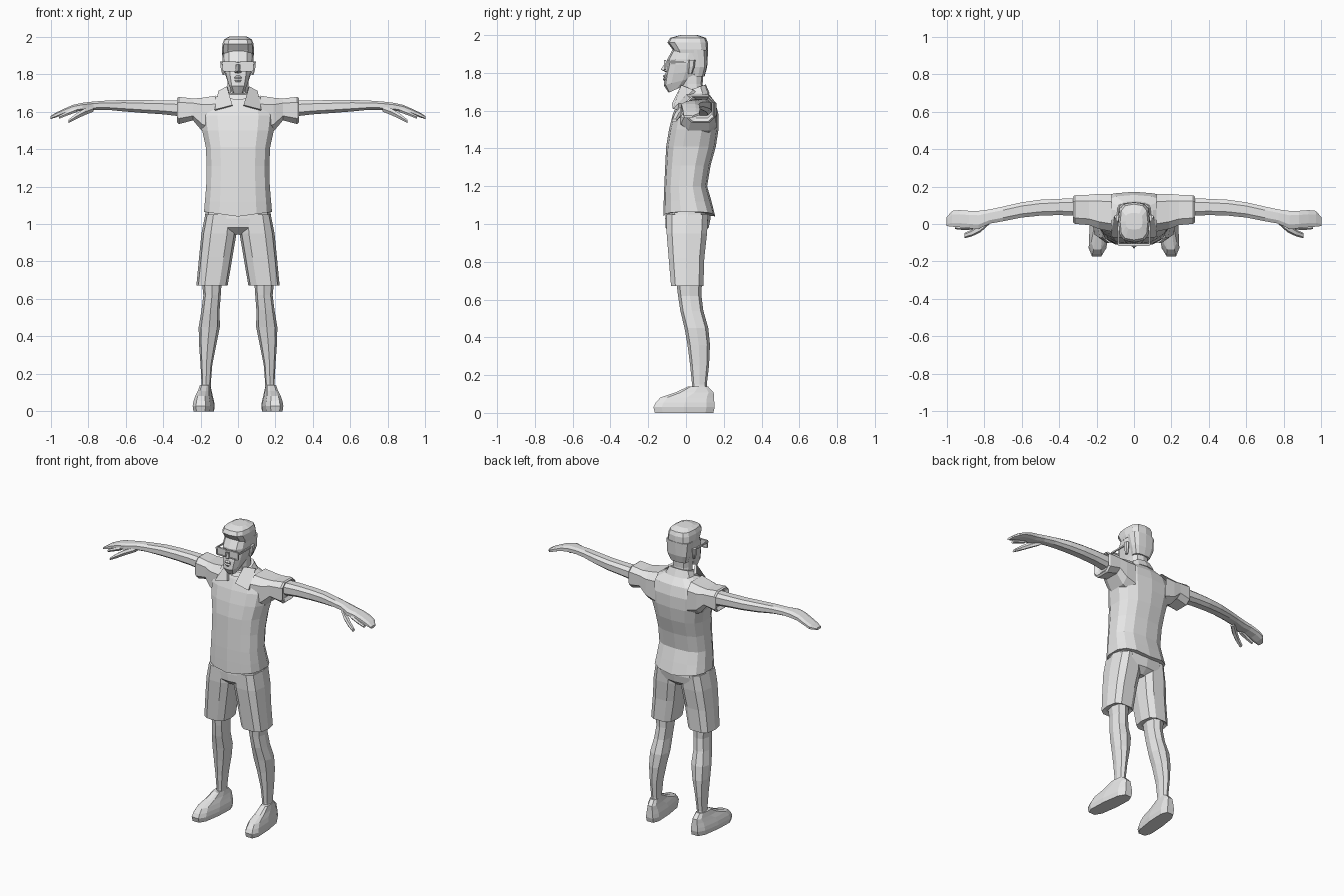
import bpy, bmesh, math
from mathutils import Vector

GREY = bpy.data.materials.new("light_grey")
GREY.diffuse_color = (0.8, 0.8, 0.8, 1)


def finish(name, bm, mirror=False):
    bmesh.ops.recalc_face_normals(bm, faces=bm.faces)
    mesh = bpy.data.meshes.new(name)
    bm.to_mesh(mesh)
    bm.free()
    mesh.materials.append(GREY)
    obj = bpy.data.objects.new(name, mesh)
    bpy.context.collection.objects.link(obj)
    if mirror:
        obj.modifiers.new("mirror", 'MIRROR').use_mirror_merge = False
    return obj


def loop2d(u0, u1, v0, v1, n, p, turn=0.0):
    """Rounded-box outline inside the given bounds; smaller p is boxier."""
    pts = []
    for i in range(n):
        a = 2 * math.pi * (i + turn) / n - math.pi / 2
        c, s = math.cos(a), math.sin(a)
        c = math.copysign(abs(c) ** p, c)
        s = math.copysign(abs(s) ** p, s)
        pts.append(((u0 + u1) / 2 + c * (u1 - u0) / 2, (v0 + v1) / 2 + s * (v1 - v0) / 2))
    return pts


def zring(z, x0, x1, y0, y1, tilt=0.0, n=12, p=0.75, turn=0.0):
    return [Vector((x, y, z + tilt * (y - y0))) for x, y in loop2d(x0, x1, y0, y1, n, p, turn)]


def xring(x, y0, y1, z0, z1, n=8, p=0.7, turn=0.5):
    return [Vector((x, y, z)) for y, z in loop2d(y0, y1, z0, z1, n, p, turn)]


def loft(name, rings, mirror=False, caps=(True, True)):
    bm = bmesh.new()
    vs = [[bm.verts.new(p) for p in r] for r in rings]
    n = len(vs[0])
    for a, b in zip(vs, vs[1:]):
        for i in range(n):
            bm.faces.new((a[i], a[(i + 1) % n], b[(i + 1) % n], b[i]))
    if caps[0]:
        bm.faces.new(vs[0])
    if caps[1]:
        bm.faces.new(vs[-1])
    return finish(name, bm, mirror)


def boxes(name, specs, mirror=False):
    bm = bmesh.new()
    for x0, x1, y0, y1, z0, z1 in specs:
        geo = bmesh.ops.create_cube(bm, size=1)
        for v in geo["verts"]:
            v.co = Vector((x0 if v.co.x < 0 else x1, y0 if v.co.y < 0 else y1,
                           z0 if v.co.z < 0 else z1))
    return finish(name, bm, mirror)


def solid(name, pts, faces, mirror=False):
    bm = bmesh.new()
    vs = [bm.verts.new(p) for p in pts]
    for f in faces:
        bm.faces.new([vs[i] for i in f])
    return finish(name, bm, mirror)


# Shirt body, with a hem that dips toward the middle
shirt = [zring(z, -h, h, f, b, n=14) for z, h, f, b in (
    (1.065, .185, -.12, .155), (1.12, .18, -.118, .135), (1.2, .173, -.115, .112),
    (1.31, .17, -.11, .13), (1.41, .175, -.105, .158), (1.5, .195, -.09, .172),
    (1.58, .205, -.07, .172), (1.645, .18, -.045, .155), (1.69, .10, -.02, .12))]
for v in shirt[0]:
    v.z -= 0.025 * (1 - abs(v.x) / .185)
loft("shirt_body", shirt)

# Sleeves
loft("sleeve", [xring(x, a, b, c, d, n=8, p=.6) for x, a, b, c, d in (
    (.12, -.045, .165, 1.46, 1.69), (.19, -.03, .165, 1.49, 1.678), (.24, -.01, .16, 1.55, 1.672),
    (.315, -.003, .157, 1.53, 1.682), (.325, .005, .15, 1.54, 1.675), (.31, .03, .14, 1.56, 1.665))],
     True, (False, True))

# Collar band and pointed flaps
loft("collar_band", [zring(1.665, -.10, .10, -.05, .125, .15),
                     zring(1.69, -.075, .075, -.035, .105, .35)])
solid("collar_flap", [(.06, -.025, 1.735), (.03, -.075, 1.635), (.125, -.07, 1.61), (.105, .04, 1.71),
                      (.055, -.01, 1.725), (.03, -.055, 1.63), (.12, -.045, 1.605), (.095, .05, 1.70)],
      [(0, 1, 2, 3), (7, 6, 5, 4), (0, 4, 5, 1), (1, 5, 6, 2), (2, 6, 7, 3), (3, 7, 4, 0)], True)

# Shorts: hips and two legs
loft("shorts_hips", [zring(z, -h, h, f, b) for z, h, f, b in (
    (1.09, .17, -.105, .125), (1.03, .178, -.11, .13), (.98, .185, -.108, .12),
    (.945, .10, -.07, .08))])
loft("shorts_leg", [zring(z, a, b, f, k, n=10, p=.65, turn=.5) for z, a, b, f, k in (
    (1.05, .01, .175, -.106, .12), (.95, .008, .195, -.106, .115), (.82, .03, .208, -.095, .10),
    (.672, .055, .222, -.082, .095), (.68, .075, .205, -.06, .08))], True)

# Bare legs
loft("lower_leg", [zring(z, a, b, f, k, n=8, p=.8) for z, a, b, f, k in (
    (.72, .085, .195, -.055, .085), (.62, .092, .185, -.042, .082), (.54, .098, .195, -.03, .092),
    (.45, .097, .21, -.008, .118), (.36, .115, .208, .008, .127), (.25, .137, .20, .022, .122),
    (.15, .145, .195, .032, .11), (.10, .145, .198, .03, .115))], True)

# Shoes, toes turned a little outward
shoe = [zring(z, .182 - h, .182 + h, f, b, n=10, p=.65, turn=.5) for z, h, f, b in (
    (0, .05, -.17, .15), (.03, .054, -.178, .157), (.055, .05, -.165, .155),
    (.082, .042, -.14, .153), (.108, .034, -.06, .15), (.14, .028, .01, .118))]
for ring in shoe:
    for v in ring:
        v.x -= .10 * v.y
loft("shoe", shoe, True)

# Arm running into a flattened hand
loft("arm_and_hand", [xring(x, a, b, c, d, n=8, p=.75) for x, a, b, c, d in (
    (.29, .04, .14, 1.57, 1.66), (.40, .045, .137, 1.583, 1.662), (.50, .042, .132, 1.59, 1.663),
    (.60, .032, .118, 1.598, 1.664), (.70, .012, .095, 1.608, 1.66), (.77, .0, .08, 1.608, 1.655),
    (.83, -.03, .073, 1.602, 1.648), (.88, -.025, .073, 1.598, 1.637), (.93, -.02, .077, 1.585, 1.615),
    (.97, -.017, .073, 1.568, 1.596), (1.0, -.012, .037, 1.56, 1.576))], True)
# Thumb and curled forefinger
loft("thumb", [xring(x, a, b, c, d, n=6, p=.9) for x, a, b, c, d in (
    (.77, .0, .04, 1.598, 1.632), (.82, -.045, .0, 1.578, 1.618), (.865, -.066, -.03, 1.556, 1.59),
    (.905, -.076, -.048, 1.538, 1.558))], True)
loft("forefinger", [xring(x, a, b, c, d, n=6, p=.9) for x, a, b, c, d in (
    (.86, -.03, .01, 1.595, 1.625), (.91, -.032, -.002, 1.578, 1.602),
    (.955, -.027, -.004, 1.56, 1.58))], True)

# Neck and head
loft("neck", [zring(1.64, -.065, .065, -.015, .11, n=10), zring(1.74, -.058, .058, -.025, .088, n=10),
              zring(1.83, -.06, .06, -.03, .095, n=10)])
loft("head", [zring(z, -h, h, f, b, t) for z, h, f, b, t in (
    (1.695, .036, -.092, -.005, .45), (1.735, .056, -.118, .085, .25), (1.79, .07, -.11, .103, .12),
    (1.84, .079, -.098, .108, .05), (1.87, .082, -.1, .112, 0), (1.925, .08, -.07, .113, 0))])

# Hair with a squared front overhang
loft("hair", [zring(z, -h, h, f, b, p=.65) for z, h, f, b in (
    (1.905, .083, -.062, .115), (1.925, .086, -.072, .116), (1.96, .083, -.098, .116),
    (1.985, .074, -.085, .106), (2.0, .046, -.03, .06))])
loft("hair_back", [zring(z, -h, h, f, b, p=.65) for z, h, f, b in (
    (1.78, .06, .03, .098), (1.83, .078, .035, .112), (1.92, .086, .0, .117))])

# Ears, nose and lips
loft("ear", [zring(1.795, .07, .084, .012, .032, n=6, p=.8), zring(1.83, .072, .093, .01, .045, n=6, p=.8),
             zring(1.868, .074, .097, .012, .05, n=6, p=.8)], True)
solid("nose", [(0, -.10, 1.868), (0, -.134, 1.818), (.02, -.10, 1.808), (-.02, -.10, 1.808), (0, -.10, 1.80)],
      [(0, 1, 2), (0, 3, 1), (1, 4, 2), (1, 3, 4), (0, 2, 4, 3)])
loft("lips", [zring(z, -w, w, f, -.09, n=6) for z, w, f in (
    (1.757, .012, -.117), (1.768, .022, -.123), (1.776, .02, -.117), (1.784, .02, -.122), (1.792, .012, -.113))])

# Glasses: thin frames, bridge and temples
boxes("glasses_frame", [(.012, .082, -.117, -.105, 1.858, 1.867), (.016, .074, -.117, -.105, 1.815, 1.821),
                        (.010, .016, -.117, -.105, 1.817, 1.862), (.074, .082, -.117, -.105, 1.817, 1.862),
                        (-.001, .014, -.117, -.105, 1.852, 1.862), (.080, .087, -.113, .02, 1.853, 1.863)], True)
boxes("lens", [(.015, .075, -.112, -.108, 1.819, 1.86)], True)
